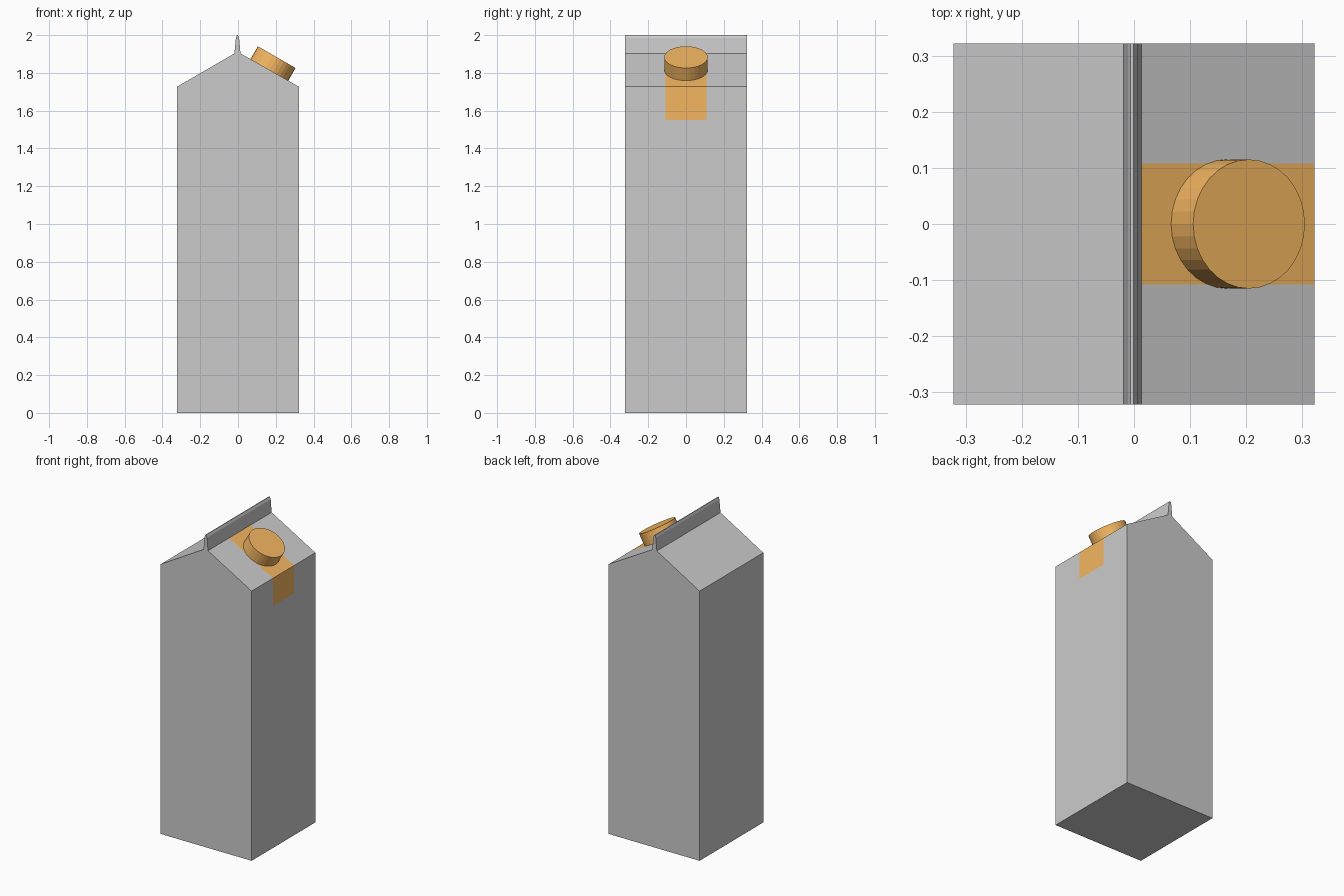
import bpy, bmesh, math
from mathutils import Matrix, Vector

if "Cube" in bpy.data.objects:
    bpy.data.objects.remove(bpy.data.objects["Cube"])

HALF = 0.322          # half width and depth of the carton
BAND = 0.108          # half width of the orange band
BAND_Z = 1.55         # lower end of the band

orange = bpy.data.materials.new("orange")
orange.diffuse_color = (0.9, 0.47, 0.12, 1)
orange.use_nodes = True
orange.node_tree.nodes["Principled BSDF"].inputs["Base Color"].default_value = orange.diffuse_color
paper = bpy.data.materials.new("paper")
paper.diffuse_color = (0.8, 0.8, 0.8, 1)
paper.use_nodes = True
paper.node_tree.nodes["Principled BSDF"].inputs["Base Color"].default_value = paper.diffuse_color


def add_object(name, bm, *mats):
    bmesh.ops.recalc_face_normals(bm, faces=bm.faces)
    mesh = bpy.data.meshes.new(name)
    bm.to_mesh(mesh)
    bm.free()
    for m in mats:
        mesh.materials.append(m)
    obj = bpy.data.objects.new(name, mesh)
    bpy.context.collection.objects.link(obj)
    return obj


# Carton: gable-and-fin profile extruded front to back
profile = [(-HALF, 0), (HALF, 0), (HALF, 1.727), (0.013, 1.903), (0.006, 1.985),
           (-0.001, 2.0), (-0.006, 2.0), (-0.011, 1.985), (-0.019, 1.903), (-HALF, 1.727)]
bm = bmesh.new()
face = bm.faces.new([bm.verts.new((x, -HALF, z)) for x, z in profile])
ext = bmesh.ops.extrude_face_region(bm, geom=[face])
bmesh.ops.translate(bm, vec=(0, 2 * HALF, 0),
                    verts=[v for v in ext["geom"] if isinstance(v, bmesh.types.BMVert)])
bmesh.ops.recalc_face_normals(bm, faces=bm.faces)

# Orange band: cut into the right wall and right roof panel, flush with the surface
for co, no in (((0, BAND, 0), (0, 1, 0)), ((0, -BAND, 0), (0, 1, 0)), ((0, 0, BAND_Z), (0, 0, 1))):
    # only the right-hand panels are split
    faces = [f for f in bm.faces if f.normal.x > 0.3 and f.calc_center_median().x > 0.1]
    edges = {e for f in faces for e in f.edges}
    verts = {v for f in faces for v in f.verts}
    bmesh.ops.bisect_plane(bm, geom=list(verts) + list(edges) + faces,
                           plane_co=co, plane_no=no)
    bm.normal_update()
for f in bm.faces:
    c = f.calc_center_median()
    if f.normal.x > 0.3 and c.x > 0.1 and abs(c.y) < BAND and c.z > BAND_Z:
        f.material_index = 1
add_object("carton", bm, paper, orange)

# Screw cap: short cylinder standing square on the right roof panel
axis = Vector((0.5, 0, math.sqrt(0.75)))
bottom = Vector((0.165, 0, 1.814))
height = 0.08
bm = bmesh.new()
bmesh.ops.create_cone(bm, cap_ends=True, segments=32, radius1=0.115, radius2=0.115, depth=height,
                      matrix=Matrix.Translation(bottom + axis * height / 2)
                      @ Matrix.Rotation(math.radians(30), 4, 'Y'))
add_object("screw_cap", bm, orange)
